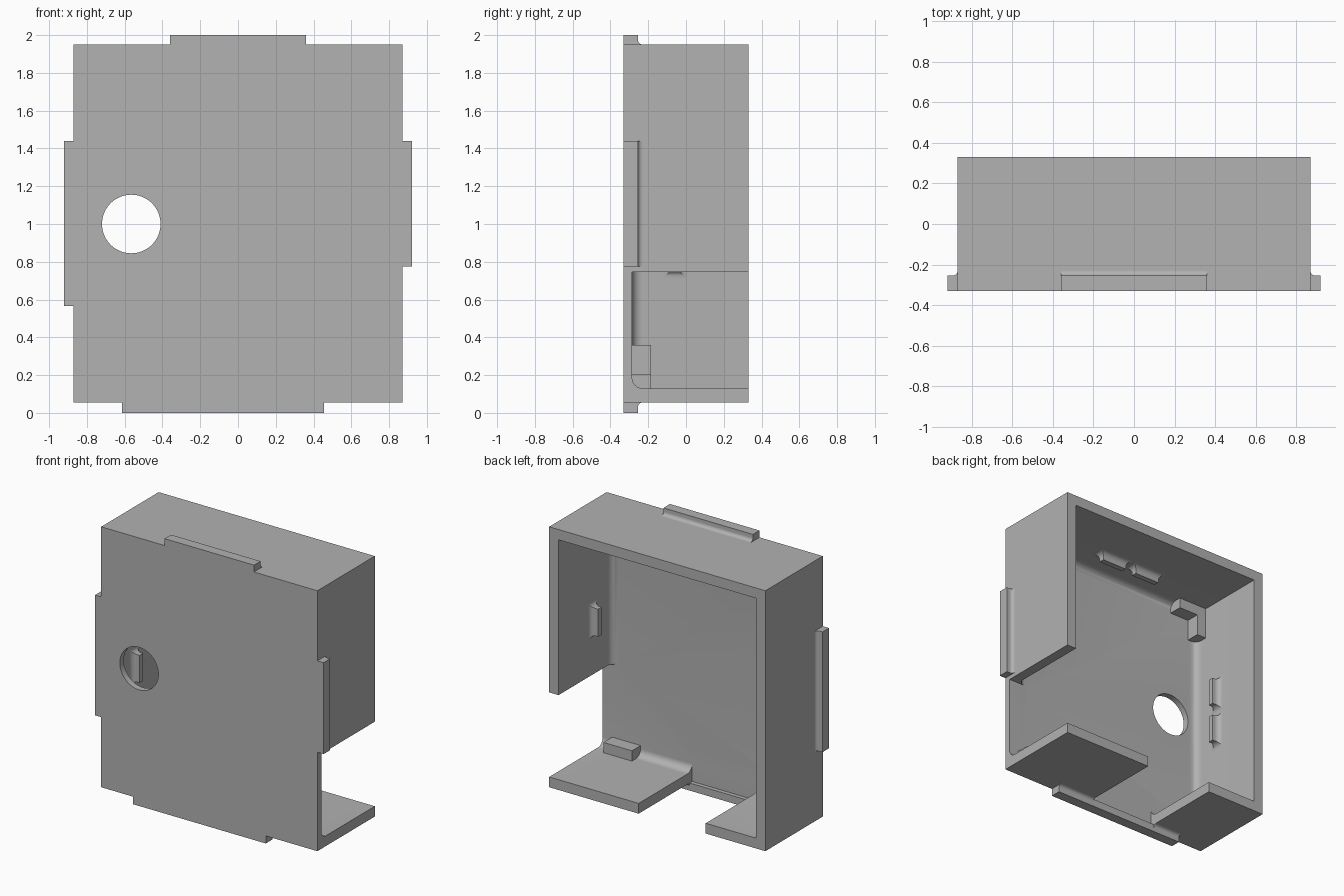
import bpy, bmesh, math
from mathutils import Vector

if "Cube" in bpy.data.objects:
    bpy.data.objects.remove(bpy.data.objects["Cube"], do_unlink=True)

grey = bpy.data.materials.new("grey plastic")
grey.use_nodes = True
COLOUR = (0.445, 0.445, 0.445, 1)
grey.diffuse_color = COLOUR
grey.node_tree.nodes["Principled BSDF"].inputs["Base Color"].default_value = COLOUR

# Main sizes
W, BACK, FRONT = 0.87, 0.33, -0.33      # half width, rear rim, front face
LOW, HIGH = 0.055, 1.95                 # underside and top of the box
WALL, PLATE, R = 0.075, -0.285, 0.055   # wall thickness, inner plate face, fillet
IN_X, FLOOR, CEIL = W - WALL, LOW + WALL, HIGH - WALL
SNAP_Y = -0.06


def finish(name, bm):
    bmesh.ops.recalc_face_normals(bm, faces=bm.faces)
    mesh = bpy.data.meshes.new(name)
    bm.to_mesh(mesh)
    bm.free()
    mesh.materials.append(grey)
    ob = bpy.data.objects.new(name, mesh)
    bpy.context.collection.objects.link(ob)
    return ob


def box(name, x, y, z, rounded=None):
    """Box from ranges; edges chosen by the rule get a fillet radius."""
    bm = bmesh.new()
    bmesh.ops.create_cube(bm, size=1)
    for v in bm.verts:
        v.co = Vector([r[0] if c < 0 else r[1] for c, r in zip(v.co, (x, y, z))])
    if rounded:
        edges = [e for e in bm.edges if rounded(*e.verts)]
        bmesh.ops.bevel(bm, geom=edges, offset=R, offset_type='OFFSET',
                        segments=8, profile=0.5, affect='EDGES')
    return finish(name, bm)


def loft(name, rings):
    """Closed solid through a list of matching point rings."""
    bm = bmesh.new()
    loops = [[bm.verts.new(p) for p in ring] for ring in rings]
    for a, b in zip(loops, loops[1:]):
        for i in range(len(a)):
            j = (i + 1) % len(a)
            bm.faces.new((a[i], a[j], b[j], b[i]))
    bm.faces.new(loops[0])
    bm.faces.new(loops[-1])
    return finish(name, bm)


def cut(ob, tool):
    mod = ob.modifiers.new("cut", 'BOOLEAN')
    mod.operation, mod.solver, mod.object = 'DIFFERENCE', 'EXACT', tool
    bpy.context.view_layer.objects.active = ob
    bpy.ops.object.modifier_apply(modifier=mod.name)
    bpy.data.objects.remove(tool, do_unlink=True)


def on_side(side, out, y, along):
    """Point at a distance out from the outer wall of the named side."""
    return {"right": (-W - out, y, along), "left": (W + out, y, along),
            "top": (along, y, HIGH + out), "bottom": (along, y, LOW - out)}[side]


# Housing: hollow box with an open rear and filleted plate
housing = box("housing", (-W, W), (FRONT, BACK), (LOW, HIGH))
at_plate = lambda a, b: abs(a.co.y - PLATE) < 1e-4 and abs(b.co.y - PLATE) < 1e-4
cut(housing, box("cavity_cutter", (-IN_X, IN_X), (PLATE, 0.5), (FLOOR, CEIL), at_plate))

# Side opening keeps the floor fillet
low_plate = lambda a, b: at_plate(a, b) and abs(a.co.z + b.co.z - 2 * FLOOR) < 1e-4
cut(housing, box("side_cutter", (0.72, 1), (PLATE, 0.5), (FLOOR, 0.745), low_plate))

# Floor opening
cut(housing, box("floor_cutter", (-0.39, 0.15), (PLATE, 0.5), (-0.1, 0.3)))

# Round hole through the plate
circle = [(0.155 * math.cos(a) - 0.565, 0.155 * math.sin(a) + 1.0)
          for a in (math.tau * i / 64 for i in range(64))]
cut(housing, loft("hole_cutter", [[(x, y, z) for x, z in circle] for y in (-0.4, -0.2)]))


# Outer flanges with a concave fillet against the wall
def flange(name, side, start, end, fillet=True):
    out, edge, r = (0.055 if side in ("bottom",) else 0.05), -0.255, 0.025
    profile = [(0, FRONT), (out, FRONT), (out, edge)]
    if fillet:
        for i in range(7):
            a = math.pi / 2 * i / 6
            profile.append((r - r * math.sin(a), edge + r - r * math.cos(a)))
    else:
        profile.append((0, edge))
    return loft(name, [[on_side(side, o, y, t) for o, y in profile] for t in (start, end)])


flange("right_flange", "right", 0.565, 1.44)
flange("left_flange", "left", 0.775, 1.44)
flange("top_flange", "top", -0.36, 0.36)
flange("bottom_flange_right", "bottom", -0.615, -0.39)
flange("bottom_flange_middle", "bottom", -0.39, 0.15, fillet=False)
flange("bottom_flange_left", "bottom", 0.15, 0.455)


# Snap bumps: flared base rising to a narrow ridge
def snap(name, side, centre):
    rings = []
    for i in range(7):
        a = math.pi / 2 * i / 6
        inset, rise = 0.04 * math.sin(a), 0.04 * (1 - math.cos(a))
        rings.append((inset, rise))
    rings = [(0, -0.01)] + rings + [(0.04, 0.06)]
    corners = ((-1, -1), (1, -1), (1, 1), (-1, 1))
    return loft(name, [[on_side(side, -WALL - rise, SNAP_Y + (0.06 - inset) * sy,
                                centre + (0.14 - inset) * st) for sy, st in corners]
                       for inset, rise in rings])


snap("right_snap_lower", "right", 0.855)
snap("right_snap_upper", "right", 1.145)
snap("left_snap", "left", 1.145)
snap("top_snap_right", "top", -0.15)
snap("top_snap_left", "top", 0.14)

# L-shaped corner rests, plus a lone block where the side wall is open
LEG, THICK = 0.23, 0.075
ell = [(0, 0), (LEG, 0), (LEG, THICK), (THICK, THICK), (THICK, LEG), (0, LEG)]
for name, sx, sz in (("corner_rest_top_right", -1, -1), ("corner_rest_top_left", 1, -1),
                     ("corner_rest_bottom_right", -1, 1)):
    z0 = FLOOR if sz > 0 else CEIL
    loft(name, [[(sx * (IN_X - u), y, z0 + sz * v) for u, v in ell]
                for y in (PLATE, -0.185)])
box("floor_rest", (IN_X - LEG, IN_X), (PLATE, -0.185), (FLOOR, FLOOR + THICK))

# Smooth fillets, sharp corners
bpy.ops.object.select_all(action='DESELECT')
for ob in bpy.context.collection.objects:
    if ob.type == 'MESH' and grey.name in ob.data.materials:
        ob.select_set(True)
        bpy.context.view_layer.objects.active = ob
bpy.ops.object.shade_smooth_by_angle(angle=math.radians(30))
